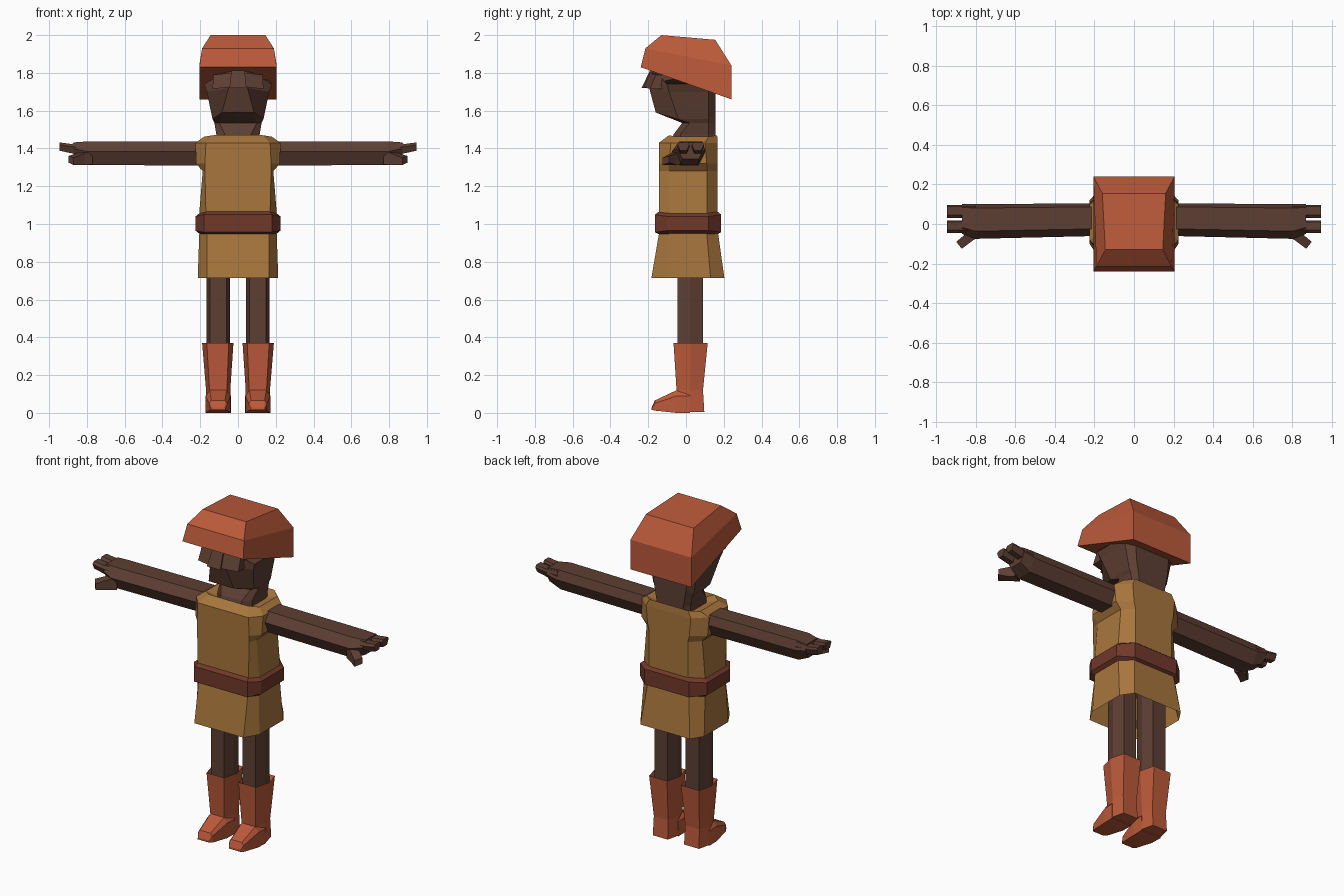
import bpy, bmesh


def material(name, colour):
    m = bpy.data.materials.new(name)
    m.diffuse_color = (*colour, 1)
    return m


SKIN = material("dark_skin", (0.110, 0.049, 0.033))
TUNIC = material("ochre_cloth", (0.39, 0.18, 0.045))
BELT = material("belt_leather", (0.165, 0.040, 0.023))
RUST = material("rust_red", (0.50, 0.102, 0.042))


def loft(name, rings, mat, mirrored=False):
    """Skin a stack of equal-length rings and cap both ends."""
    bm = bmesh.new()
    vs = [[bm.verts.new(p) for p in r] for r in rings]
    n = len(rings[0])
    for a, b in zip(vs, vs[1:]):
        for i in range(n):
            j = (i + 1) % n
            bm.faces.new((a[i], a[j], b[j], b[i]))
    bm.faces.new(vs[0][::-1])
    bm.faces.new(vs[-1])
    bmesh.ops.recalc_face_normals(bm, faces=bm.faces)
    me = bpy.data.meshes.new(name)
    bm.to_mesh(me)
    bm.free()
    me.materials.append(mat)
    ob = bpy.data.objects.new(name, me)
    bpy.context.collection.objects.link(ob)
    if mirrored:
        ob.modifiers.new("mirror", "MIRROR").use_bisect_axis[0] = False
    return ob


def ring(half, cx=0):
    """Symmetric ring from its right-hand points, listed front to back."""
    return ([(cx + x, y, z) for x, y, z in half] +
            [(cx - x, y, z) for x, y, z in reversed(half)])


def oct_ring(z, fw, yf, hx, y1, y2, bw, yb, zs=None):
    """Eight-sided ring: front half width, side half width, back half width."""
    zs = z if zs is None else zs
    return ring([(fw, yf, z), (hx, y1, zs), (hx, y2, zs), (bw, yb, z)])


def hex_ring(z, cx, fw, yf, hx, ym, bw, yb):
    return ring([(fw, yf, z), (hx, ym, z), (bw, yb, z)], cx)


# Hat-like hair: tilted brim, shoulder edge and flat crown
loft("hair", [
    ring([(0.205, -0.24, 1.83), (0.205, 0.24, 1.66)]),
    ring([(0.19, -0.215, 1.93), (0.205, 0.24, 1.84)]),
    ring([(0.145, -0.13, 2.0), (0.16, 0.155, 1.975)]),
], RUST)

# Head and neck
loft("head", [
    oct_ring(1.43, 0.07, -0.08, 0.115, -0.03, 0.12, 0.09, 0.155),
    oct_ring(1.475, 0.07, -0.065, 0.115, -0.03, 0.12, 0.09, 0.155),
    oct_ring(1.535, 0.10, -0.02, 0.125, 0.02, 0.12, 0.10, 0.155),
    oct_ring(1.59, 0.085, -0.16, 0.135, -0.04, 0.12, 0.11, 0.155, zs=1.555),
    oct_ring(1.72, 0.05, -0.195, 0.165, -0.09, 0.12, 0.12, 0.155, zs=1.70),
    oct_ring(1.82, 0.05, -0.17, 0.18, -0.10, 0.12, 0.12, 0.155, zs=1.74),
], SKIN)

# Overhanging brow with a forward centre, and the eyelid ridges beside it
loft("nose_bridge", [
    ring([(0.045, -0.235, 1.72), (0.045, -0.13, 1.72)]),
    ring([(0.035, -0.19, 1.815), (0.035, -0.10, 1.815)]),
], SKIN)
loft("brow", [
    [(0.04, -0.225, 1.725), (0.135, -0.19, 1.715), (0.135, -0.06, 1.715), (0.04, -0.10, 1.725)],
    [(0.035, -0.19, 1.80), (0.13, -0.16, 1.79), (0.13, -0.06, 1.79), (0.035, -0.10, 1.80)],
], SKIN, mirrored=True)

# Tunic with flared hem, hollow skirt and sunken collar
loft("tunic", [
    oct_ring(0.93, 0.13, -0.12, 0.17, -0.08, 0.10, 0.12, 0.15),
    oct_ring(0.715, 0.165, -0.183, 0.213, -0.10, 0.13, 0.165, 0.203),
    oct_ring(0.95, 0.165, -0.143, 0.205, -0.09, 0.11, 0.14, 0.17),
    oct_ring(1.06, 0.17, -0.143, 0.205, -0.09, 0.11, 0.13, 0.168),
    oct_ring(1.28, 0.175, -0.143, 0.187, -0.09, 0.11, 0.13, 0.168),
    oct_ring(1.32, 0.175, -0.143, 0.222, -0.09, 0.11, 0.14, 0.168),
    oct_ring(1.43, 0.17, -0.143, 0.225, -0.08, 0.10, 0.15, 0.168),
    oct_ring(1.47, 0.13, -0.09, 0.18, -0.05, 0.12, 0.13, 0.165, zs=1.462),
    oct_ring(1.44, 0.07, -0.085, 0.115, -0.03, 0.10, 0.08, 0.14),
], TUNIC)

# Belt with bevelled edges
loft("belt", [
    oct_ring(0.945, 0.165, -0.14, 0.20, -0.09, 0.11, 0.13, 0.165, zs=0.945),
    oct_ring(0.957, 0.18, -0.165, 0.225, -0.10, 0.12, 0.15, 0.186, zs=0.965),
    oct_ring(1.05, 0.18, -0.165, 0.225, -0.10, 0.12, 0.15, 0.186, zs=1.04),
    oct_ring(1.067, 0.165, -0.14, 0.20, -0.09, 0.11, 0.13, 0.165, zs=1.06),
], BELT)


# Arms, fingers and thumb run outward along x
def section(x, y0, y1, z0, z1):
    zm, c = (z0 + z1) / 2 + 0.01, 0.22 * (y1 - y0)
    return [(x, y0, zm), (x, y0 + c, z1), (x, y1 - c * 0.5, z1),
            (x, y1, zm), (x, y1 - c, z0), (x, y0 + c, z0)]


loft("arm", [
    section(0.17, -0.06, 0.105, 1.31, 1.437),
    section(0.80, -0.075, 0.10, 1.312, 1.437),
    section(0.87, -0.05, 0.10, 1.345, 1.432),
], SKIN, mirrored=True)
for name, y0, y1 in (("front_finger", -0.045, 0.018), ("rear_finger", 0.03, 0.095)):
    loft(name, [
        section(0.80, y0, y1, 1.36, 1.432),
        section(0.885, y0, y1, 1.375, 1.424),
        section(0.945, y0, y1, 1.388, 1.432),
    ], SKIN, mirrored=True)
loft("thumb", [
    [(0.77, -0.06, 1.315), (0.83, -0.03, 1.315), (0.83, -0.03, 1.385), (0.77, -0.06, 1.385)],
    [(0.81, -0.08, 1.312), (0.85, -0.05, 1.312), (0.85, -0.05, 1.375), (0.81, -0.08, 1.375)],
    [(0.87, -0.125, 1.312), (0.898, -0.09, 1.325), (0.898, -0.09, 1.36), (0.87, -0.125, 1.35)],
], SKIN, mirrored=True)

# Legs
loft("leg", [
    hex_ring(0.30, 0.105, 0.044, -0.045, 0.063, 0.02, 0.044, 0.09),
    hex_ring(0.95, 0.105, 0.044, -0.045, 0.063, 0.02, 0.044, 0.09),
], SKIN, mirrored=True)

# Boots: shaft with an open cuff, then the forward toe
loft("boot_shaft", [
    hex_ring(0.005, 0.105, 0.05, -0.05, 0.068, 0.02, 0.05, 0.097),
    hex_ring(0.12, 0.105, 0.046, -0.05, 0.064, 0.02, 0.048, 0.09),
    hex_ring(0.37, 0.107, 0.058, -0.066, 0.083, 0.025, 0.06, 0.115),
    hex_ring(0.32, 0.105, 0.044, -0.045, 0.063, 0.02, 0.044, 0.09),
], RUST, mirrored=True)


def toe_ring(y, w0, w1, z0, z1, zm):
    return [(0.105 - w0, y, z0), (0.105 + w0, y, z0), (0.105 + w0, y, zm),
            (0.105 + w1, y, z1), (0.105 - w1, y, z1), (0.105 - w0, y, zm)]


toe = loft("boot_toe", [
    toe_ring(0.02, 0.068, 0.045, 0.0, 0.12, 0.09),
    toe_ring(-0.05, 0.066, 0.045, 0.0, 0.12, 0.09),
    toe_ring(-0.165, 0.048, 0.036, 0.012, 0.066, 0.05),
    toe_ring(-0.182, 0.038, 0.034, 0.016, 0.028, 0.022),
], RUST, mirrored=True)
